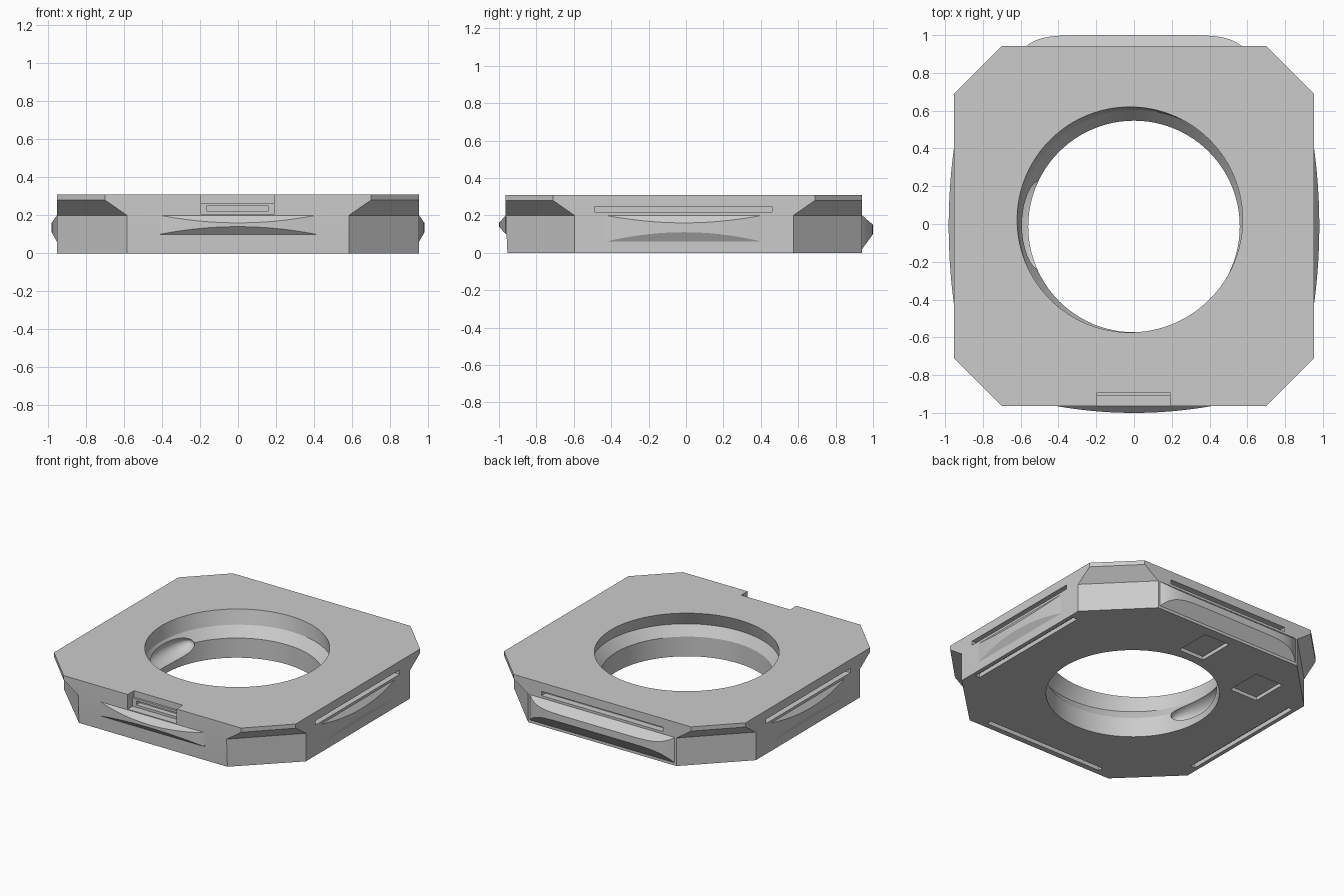
import bpy, bmesh, math
from mathutils import Matrix, Vector

cube = bpy.data.objects.get("Cube")
if cube:
    bpy.data.objects.remove(cube, do_unlink=True)

grey = bpy.data.materials.new("plain grey")
grey.use_nodes = True
COLOUR = (0.6, 0.6, 0.6, 1)
grey.diffuse_color = COLOUR
grey.node_tree.nodes["Principled BSDF"].inputs["Base Color"].default_value = COLOUR

YC = -0.011   # middle of the plate in y
HALF = 0.953  # half width of the plate


def finish(name, bm):
    bmesh.ops.recalc_face_normals(bm, faces=bm.faces)
    mesh = bpy.data.meshes.new(name)
    bm.to_mesh(mesh)
    bm.free()
    mesh.materials.append(grey)
    obj = bpy.data.objects.new(name, mesh)
    bpy.context.collection.objects.link(obj)
    return obj


def loft(name, rings):
    """Skin a list of equal rings and cap both ends."""
    bm = bmesh.new()
    loops = [[bm.verts.new(p) for p in ring] for ring in rings]
    n = len(loops[0])
    for a, b in zip(loops, loops[1:]):
        for i in range(n):
            j = (i + 1) % n
            bm.faces.new((a[i], a[j], b[j], b[i]))
    bm.faces.new(loops[0])
    bm.faces.new(loops[-1])
    return finish(name, bm)


def octagon(flat, z, front=HALF):
    def y(v):
        return YC + (v if v > -HALF else -front)
    pts = [(flat, -HALF), (HALF, -flat), (HALF, flat), (flat, HALF),
           (-flat, HALF), (-HALF, flat), (-HALF, -flat), (-flat, -HALF)]
    return [(px, y(py), z) for px, py in pts]


def circle(cx, cy, r, z, n=96):
    return [(cx + r * math.cos(2 * math.pi * i / n),
             cy + r * math.sin(2 * math.pi * i / n), z) for i in range(n)]


def cut(target, cutter):
    mod = target.modifiers.new("cut", 'BOOLEAN')
    mod.operation = 'DIFFERENCE'
    mod.solver = 'EXACT'
    mod.object = cutter
    bpy.context.view_layer.objects.active = target
    bpy.ops.object.modifier_apply(modifier=mod.name)
    bpy.data.objects.remove(cutter, do_unlink=True)


def box(x0, x1, y0, y1, z0, z1):
    bm = bmesh.new()
    size = Matrix.Diagonal((x1 - x0, y1 - y0, z1 - z0, 1))
    mid = Matrix.Translation(((x0 + x1) / 2, (y0 + y1) / 2, (z0 + z1) / 2))
    bmesh.ops.create_cube(bm, size=1, matrix=mid @ size)
    return finish("cutter", bm)


def bulge(name, half, z0, z1, m0, m1, depth, power, angle, offset, steps=32):
    """Bevelled swelling on a side; built facing -y, then turned."""
    turn = Matrix.Translation((0, YC, 0)) @ Matrix.Rotation(angle, 4, 'Z')
    rings = []
    for i in range(steps + 1):
        t = -math.cos(math.pi * i / steps)
        f = max(1 - abs(t) ** power, 0.004)
        out, low, high = depth * f, z0 + (m0 - z0) * f, z1 - (z1 - m1) * f
        section = [(-0.02, z0), (0, z0), (out, low), (out, high), (0, z1), (-0.02, z1)]
        rings.append([turn @ Vector((t * half + offset, -HALF - p, z)) for p, z in section])
    return loft(name, rings)


# Plate with chamfered, undercut corners
plate = loft("plate", [octagon(0.585, 0, 0.944), octagon(0.585, 0.2),
                       octagon(0.70, 0.28), octagon(0.70, 0.31)])

# Central opening with a wider upper groove
cut(plate, loft("cutter", [circle(0, -0.013, 0.56, -0.05), circle(0, -0.013, 0.56, 0.14),
                           circle(0.005, -0.005, 0.61, 0.21), circle(-0.022, 0.023, 0.597, 0.31),
                           circle(-0.022, 0.023, 0.597, 0.36)]))

# Rounded pocket in the wall of the opening
bm = bmesh.new()
bmesh.ops.create_uvsphere(bm, u_segments=48, v_segments=24, radius=1,
                          matrix=Matrix.Translation((-0.55, 0, 0.125))
                          @ Matrix.Diagonal((0.1, 0.26, 0.075, 1)))
cut(plate, finish("cutter", bm))

# Long slots in three sides, and underneath
for s in (-1, 1):
    side = sorted((s * 0.91, s * 1.1))
    cut(plate, box(*side, -0.49, 0.46, 0.217, 0.248))
    under = sorted((s * 0.89, s * 0.925))
    cut(plate, box(*under, -0.49, 0.49, -0.05, 0.03))
cut(plate, box(-0.48, 0.48, 0.895, 1.1, 0.217, 0.248))
cut(plate, box(-0.47, 0.47, -0.915, -0.88, -0.05, 0.03))

# Stepped latch notch in the front edge
cut(plate, box(-0.195, 0.19, -1.1, -0.908, 0.205, 0.4))
cut(plate, box(-0.195, 0.19, -1.1, -0.893, 0.265, 0.4))
cut(plate, box(-0.165, 0.16, -1.1, -0.87, 0.222, 0.25))

# Shallow rectangular recesses underneath
cut(plate, box(-0.07, 0.13, 0.61, 0.87, -0.05, 0.025))
cut(plate, box(-0.67, -0.45, 0.43, 0.69, -0.05, 0.025))

# Swellings on the four sides
parts = [
    plate,
    bulge("front_swelling", 0.41, 0.10, 0.20, 0.14, 0.16, 0.036, 2, 0, 0),
    bulge("left_swelling", 0.415, 0.06, 0.20, 0.11, 0.16, 0.028, 2, math.pi / 2, 0),
    bulge("right_swelling", 0.415, 0.06, 0.20, 0.11, 0.16, 0.028, 2, -math.pi / 2, 0),
    bulge("back_swelling", 0.57, 0.02, 0.20, 0.10, 0.15, 0.058, 8, math.pi, 0),
]

for obj in parts:
    bpy.ops.object.select_all(action='DESELECT')
    obj.select_set(True)
    bpy.context.view_layer.objects.active = obj
    bpy.ops.object.shade_smooth_by_angle(angle=math.radians(20))
